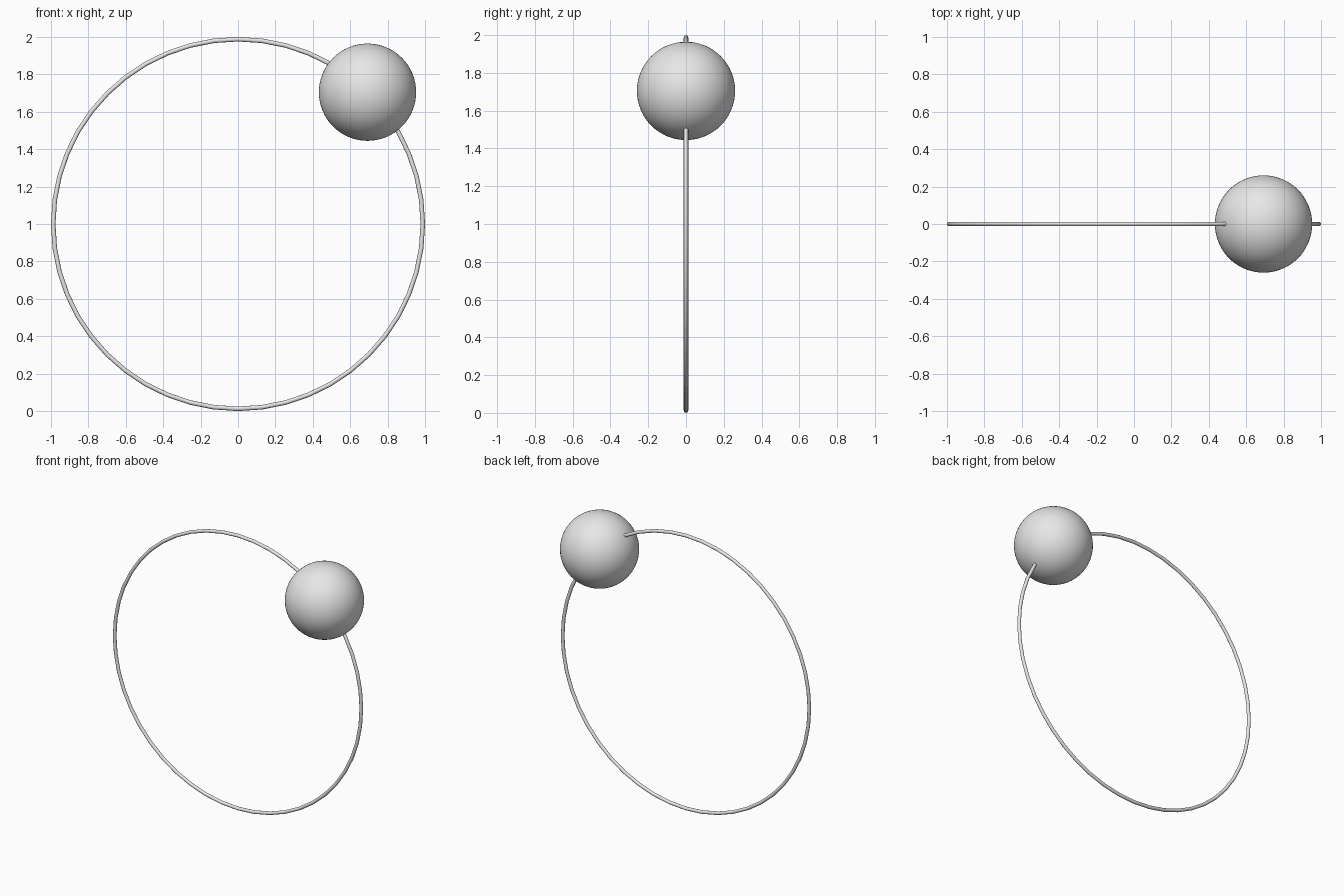
import bpy
import math

cube = bpy.data.objects.get("Cube")
if cube:
    bpy.data.objects.remove(cube, do_unlink=True)

# Single plain grey
grey = bpy.data.materials.new("plain_grey")
grey.use_nodes = True
colour = (0.8, 0.8, 0.8, 1)
grey.diffuse_color = colour
grey.node_tree.nodes["Principled BSDF"].inputs["Base Color"].default_value = colour

TUBE = 0.012
RING = 1 - TUBE


def finish(name):
    obj = bpy.context.object
    obj.name = name
    obj.data.materials.append(grey)
    bpy.ops.object.shade_smooth()


# Thin upright ring
bpy.ops.mesh.primitive_torus_add(
    major_segments=48, minor_segments=12, major_radius=RING, minor_radius=TUBE,
    location=(0, 0, 1), rotation=(math.pi / 2, 0, 0))
finish("ring")

# Ball threaded on the ring, at the upper left
angle = math.radians(45.5)
bpy.ops.mesh.primitive_uv_sphere_add(
    segments=64, ring_count=32, radius=0.26,
    location=(RING * math.cos(angle), 0, 1 + RING * math.sin(angle)))
finish("ball")
